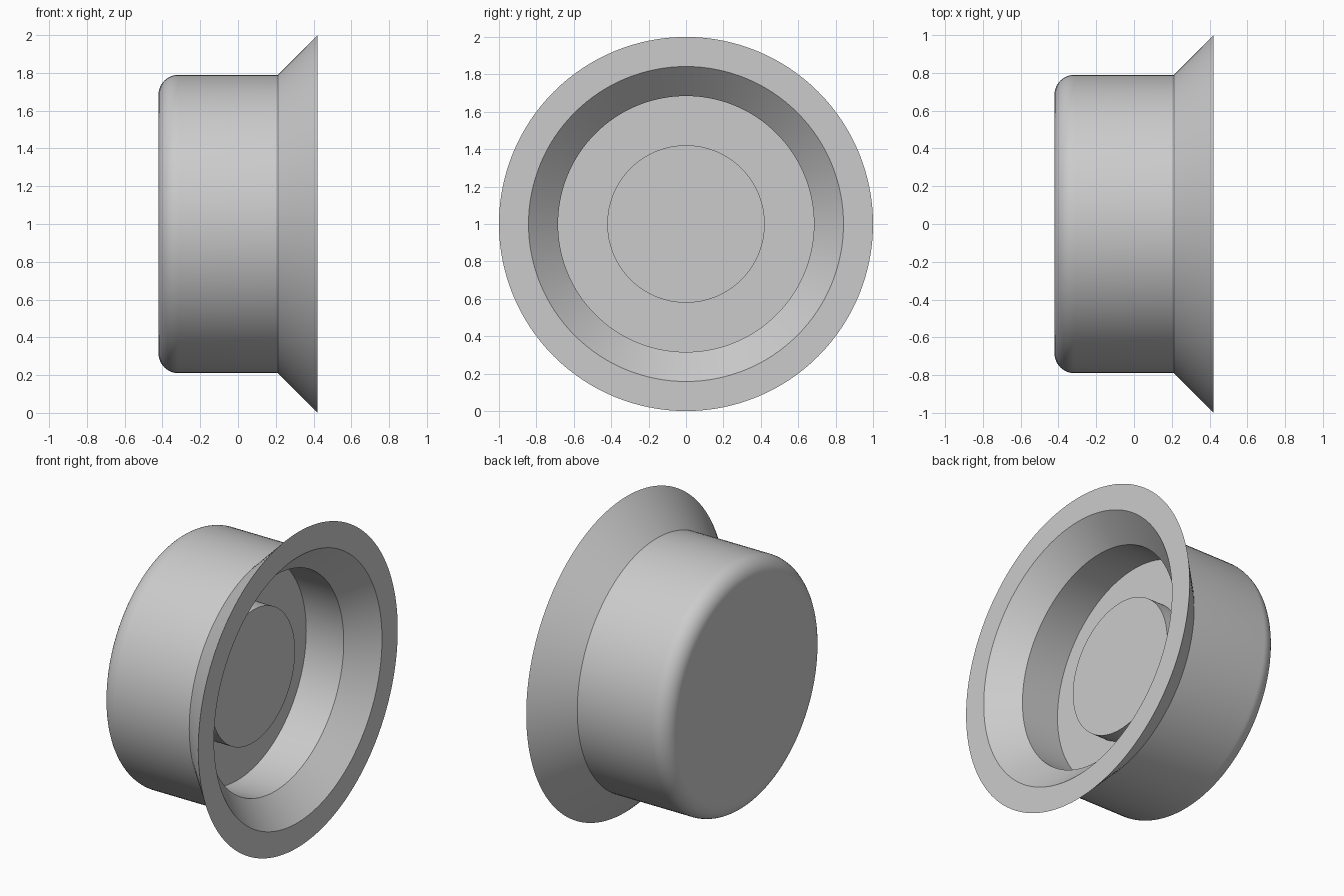
import bpy
import bmesh
from math import sin, cos, pi, radians
from mathutils import Vector

default = bpy.data.objects.get("Cube")
if default:
    bpy.data.objects.remove(default, do_unlink=True)

U = 2 / 19          # design unit: the flange is 9.5 units in radius
CENTRE = Vector((0, 0, 1))

grey = bpy.data.materials.new("light_grey")
grey.use_nodes = True
colour = (0.6, 0.6, 0.6, 1)
grey.diffuse_color = colour
grey.node_tree.nodes["Principled BSDF"].inputs["Base Color"].default_value = colour


def lathe(name, profile, segments=128):
    """Spin an (x, radius) profile, in design units, around the x axis."""
    bm = bmesh.new()
    verts = [bm.verts.new(CENTRE + Vector((x, 0, r)) * U) for x, r in profile]
    edges = [bm.edges.new(pair) for pair in zip(verts, verts[1:])]
    bmesh.ops.spin(bm, geom=verts + edges, cent=CENTRE, axis=(1, 0, 0),
                   angle=2 * pi, steps=segments, use_merge=True)
    bmesh.ops.remove_doubles(bm, verts=bm.verts, dist=0.0001)
    bmesh.ops.recalc_face_normals(bm, faces=bm.faces)
    mesh = bpy.data.meshes.new(name)
    bm.to_mesh(mesh)
    bm.free()
    mesh.materials.append(grey)
    obj = bpy.data.objects.new(name, mesh)
    bpy.context.collection.objects.link(obj)
    bpy.ops.object.select_all(action="DESELECT")
    obj.select_set(True)
    bpy.context.view_layer.objects.active = obj
    bpy.ops.object.shade_smooth_by_angle(angle=radians(30))
    return obj


# Cup: closed back, rounded back edge, flared flange, tapered mouth, floor
steps = 12
fillet = [(-3 - cos(a), 6.5 + sin(a))
          for a in (pi / 2 * i / steps for i in range(steps + 1))]
lathe("flanged_cup",
      [(-4, 0), (-4, 6.4)] + fillet +
      [(2, 7.5), (4, 9.5), (4, 8), (2.5, 6.5), (0, 6.5), (0, 0)])

# Raised round boss on the cup floor
lathe("centre_boss", [(-0.5, 0), (-0.5, 4), (1, 4), (1, 0)])
